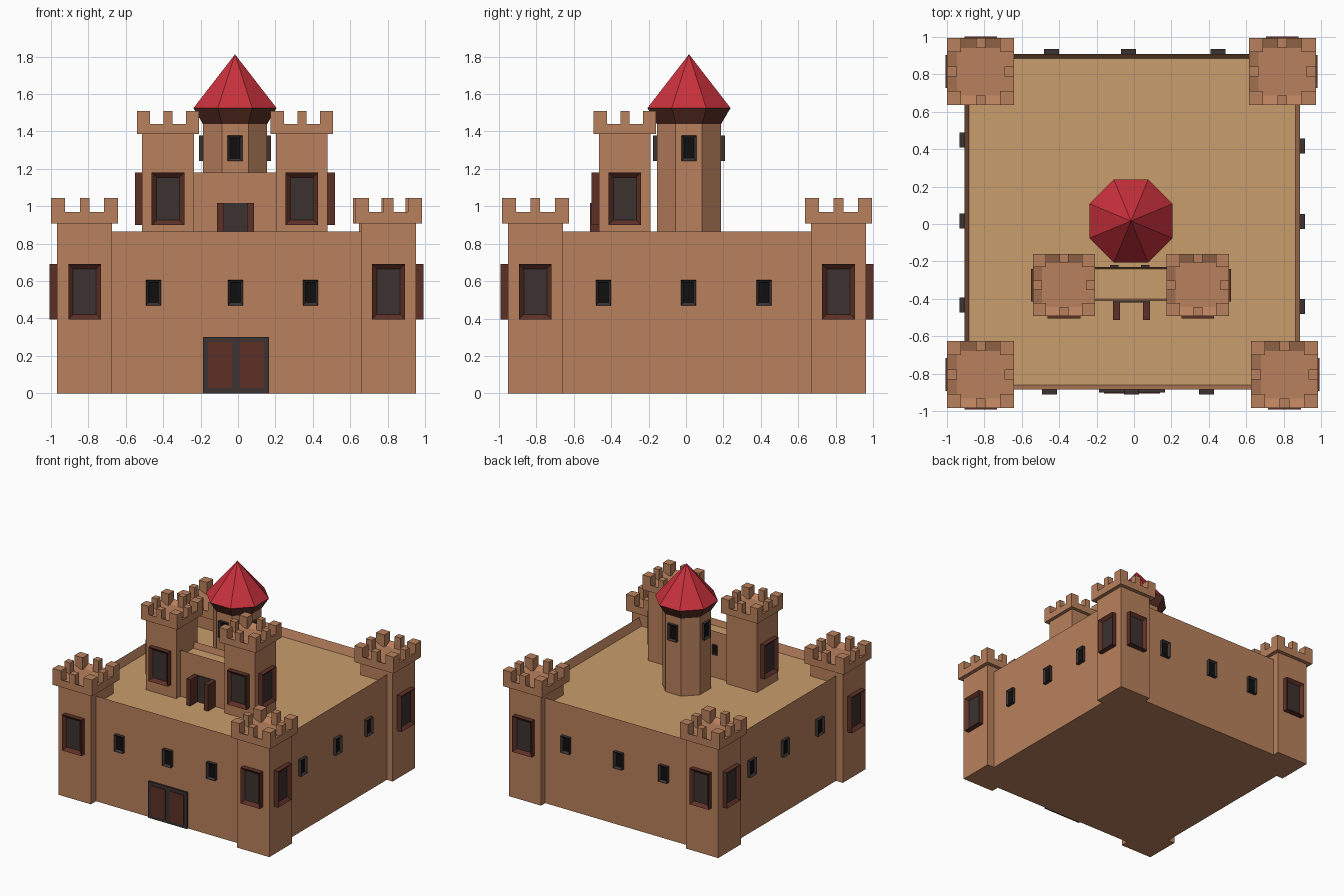
import bpy, bmesh
from math import radians, cos, sin, pi
from mathutils import Matrix, Vector

if "Cube" in bpy.data.objects:
    bpy.data.objects.remove(bpy.data.objects["Cube"])


def material(name, rgb):
    m = bpy.data.materials.new(name)
    m.diffuse_color = (*rgb, 1)
    m.use_nodes = True
    m.node_tree.nodes["Principled BSDF"].inputs["Base Color"].default_value = m.diffuse_color
    return m


BRICK = material("brick", (0.49, 0.22, 0.11))
SAND = material("sand", (0.58, 0.34, 0.15))
RED = material("roof_red", (0.58, 0.03, 0.045))
BROWN = material("wood", (0.11, 0.03, 0.02))
GREY = material("dark_grey", (0.045, 0.032, 0.03))
BLACK = material("black", (0.005, 0.005, 0.005))
FLOOR = 0.80
FRONT, RIGHT, BACK, LEFT = 0, 90, 180, 270


def finish(bm, name, mats, loc=(0, 0, 0), turn=0):
    bmesh.ops.recalc_face_normals(bm, faces=bm.faces)
    me = bpy.data.meshes.new(name)
    bm.to_mesh(me)
    bm.free()
    for m in mats:
        me.materials.append(m)
    ob = bpy.data.objects.new(name, me)
    ob.location = loc
    ob.rotation_euler.z = radians(turn)
    bpy.context.collection.objects.link(ob)
    return ob


def add_box(bm, lo, hi):
    lo, hi = Vector(lo), Vector(hi)
    s = hi - lo
    mat = Matrix.Translation((lo + hi) / 2) @ Matrix.Diagonal((s.x, s.y, s.z, 1))
    return bmesh.ops.create_cube(bm, size=1, matrix=mat)["verts"]


def recess(bm, verts, direction, border, depth, index):
    """Inset the box face that points along direction and push it inwards."""
    d = Vector(direction)
    bm.normal_update()
    face = max({f for v in verts for f in v.link_faces}, key=lambda f: f.normal.dot(d))
    bmesh.ops.inset_region(bm, faces=[face], thickness=border, use_even_offset=True)
    bmesh.ops.translate(bm, verts=face.verts[:], vec=-d * depth)
    face.material_index = index


def block(name, lo, hi, mat):
    bm = bmesh.new()
    add_box(bm, lo, hi)
    return finish(bm, name, [mat])


def tray(name, lo, hi, border, depth):
    """Walls with a sunken sand-coloured floor."""
    bm = bmesh.new()
    recess(bm, add_box(bm, lo, hi), (0, 0, 1), border, depth, 1)
    finish(bm, name, [BRICK, SAND])


def window(name, loc, turn, w, h, out, border, frame, pane):
    """Framed window on a wall point; out is how far it stands proud."""
    bm = bmesh.new()
    v = add_box(bm, (-w / 2, -out, -h / 2), (w / 2, 0.02, h / 2))
    recess(bm, v, (0, -1, 0), border, out * 0.6, 1)
    finish(bm, name, [frame, pane], loc, turn)


def on_wall(cx, cy, half, turn, z):
    a = radians(turn)
    return (cx + half * sin(a), cy - half * cos(a), z)


def tower(name, x, y, half, z0, z1, crown, height, sides, win_z, win_h):
    """Square tower with a crenellated crown and framed windows."""
    block(name + "_shaft", (x - half, y - half, z0), (x + half, y + half, z1 + 0.01), BRICK)
    bm = bmesh.new()
    c, t, a = crown, crown * 0.29, crown * 0.42
    notch, top = height * 0.45, height
    v = add_box(bm, (-c, -c, 0), (c, c, notch))
    recess(bm, v, (0, 0, 1), t, 0.025, 0)
    for sx in (-1, 1):
        for sy in (-1, 1):
            xs, ys = sorted((sx * c, sx * (c - a))), sorted((sy * c, sy * (c - a)))
            add_box(bm, (xs[0], ys[0], 0.015), (xs[1], ys[1], top))
        e = sorted((sx * c, sx * (c - t)))
        m = t / 2
        add_box(bm, (e[0], -m, 0.015), (e[1], m, top))
        add_box(bm, (-m, e[0], 0.015), (m, e[1], top))
    finish(bm, name + "_crown", [BRICK], (x, y, z1))
    for s in sides:
        window(name + "_window", on_wall(x, y, half, s, win_z), s, 0.175, win_h,
               0.04, 0.026, BROWN, GREY)


# Outer walls with the sunken courtyard
tray("outer_walls", (-0.905, -0.885, 0), (0.887, 0.908, 0.866), 0.023, 0.866 - FLOOR)

# Corner towers
for cx, cy, sides in ((-0.82, -0.805, (FRONT, LEFT)), (0.805, -0.805, (FRONT, RIGHT)),
                      (-0.82, 0.815, (BACK, LEFT)), (0.793, 0.815, (BACK, RIGHT))):
    tower("corner_tower", cx, cy, 0.147, 0, 0.909, 0.179, 0.134, sides, 0.543, 0.295)

# Small wall windows: (side, positions along the wall, wall plane)
for side, places, plane in ((FRONT, (-0.452, -0.013, 0.388), -0.885),
                            (BACK, (-0.44, -0.03, 0.45), 0.908),
                            (RIGHT, (-0.441, 0.013, 0.417), 0.887),
                            (LEFT, (-0.433, 0.016, 0.45), -0.905)):
    for p in places:
        loc = (p, plane, 0.538) if side in (FRONT, BACK) else (plane, p, 0.538)
        window("wall_window", loc, side, 0.08, 0.135, 0.027, 0.014, GREY, BLACK)

# Main gate: dark frame with two wooden leaves
block("gate_frame", (-0.187, -0.9, 0), (0.166, -0.87, 0.3), GREY)
for x0 in (-0.16, 0.011):
    block("gate_leaf", (x0, -0.905, 0.027), (x0 + 0.128, -0.89, 0.273), BROWN)

# Inner gatehouse: two towers joined by a wall
for cx, side in ((-0.374, LEFT), (0.341, RIGHT)):
    tower("gatehouse_tower", cx, -0.327, 0.138, FLOOR - 0.01, 1.385, 0.166, 0.123,
          (FRONT, side), 1.04, 0.28)
tray("gatehouse_wall", (-0.26, -0.412, FLOOR - 0.01), (0.23, -0.23, 1.18), 0.011, 0.05)
block("gatehouse_opening", (-0.11, -0.42, FLOOR - 0.01), (0.085, -0.40, 1.016), GREY)
for x0 in (-0.112, 0.049):
    block("open_door", (x0, -0.512, FLOOR), (x0 + 0.036, -0.405, 1.016), BROWN)
for x in (-0.105, 0.06):
    window("gatehouse_back_window", (x, -0.23, 1.03), BACK, 0.045, 0.08, 0.012, 0.008, GREY, BLACK)

# Octagonal tower with flared eave and pointed roof
CX, CY = -0.016, 0.016


def octagon_part(name, z0, z1, flat0, flat1, mat):
    k = 1 / cos(pi / 8)
    bm = bmesh.new()
    bmesh.ops.create_cone(bm, cap_ends=True, segments=8, radius1=flat0 * k,
                          radius2=flat1 * k, depth=z1 - z0)
    bmesh.ops.rotate(bm, verts=bm.verts, matrix=Matrix.Rotation(pi / 8, 3, 'Z'))
    bmesh.ops.remove_doubles(bm, verts=bm.verts, dist=0.0001)
    finish(bm, name, [mat], (CX, CY, (z0 + z1) / 2))


octagon_part("round_tower", FLOOR - 0.01, 1.45, 0.171, 0.171, BRICK)
octagon_part("roof_eave", 1.44, 1.525, 0.172, 0.222, BROWN)
octagon_part("roof", 1.525, 1.812, 0.222, 0.0, RED)
for s in (FRONT, RIGHT, BACK, LEFT):
    window("round_tower_window", on_wall(CX, CY, 0.171, s, 1.31), s, 0.08, 0.135,
           0.022, 0.014, GREY, BLACK)
